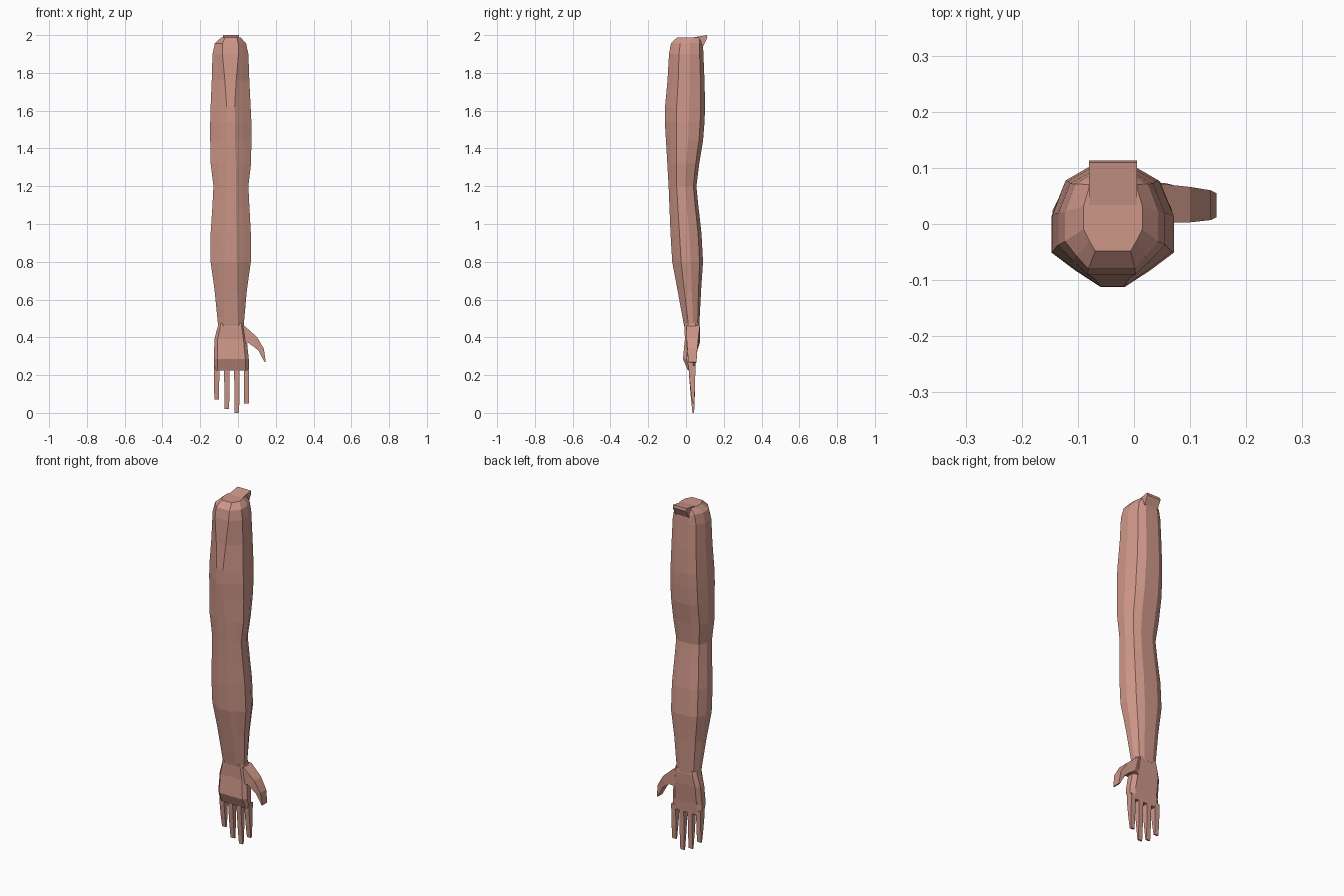
import bpy, bmesh

skin = bpy.data.materials.new("skin")
skin.diffuse_color = (0.62, 0.31, 0.25, 1)


def loft(name, rings):
    """Skin a list of equal-length rings of points and cap both ends."""
    bm = bmesh.new()
    loops = [[bm.verts.new(p) for p in ring] for ring in rings]
    n = len(loops[0])
    for a, b in zip(loops, loops[1:]):
        for i in range(n):
            j = (i + 1) % n
            bm.faces.new((a[i], a[j], b[j], b[i]))
    bm.faces.new(loops[0])
    bm.faces.new(loops[-1])
    bmesh.ops.recalc_face_normals(bm, faces=bm.faces)
    mesh = bpy.data.meshes.new(name)
    bm.to_mesh(mesh)
    bm.free()
    mesh.materials.append(skin)
    obj = bpy.data.objects.new(name, mesh)
    bpy.context.collection.objects.link(obj)
    return obj


def section(z, x0, x1, y0, y1, half):
    """Fit a mirrored half profile (u, v in -1..1) into a box at height z."""
    full = half + [(-u, v) for u, v in reversed(half)]
    cx, cy, rx, ry = (x0 + x1) / 2, (y0 + y1) / 2, (x1 - x0) / 2, (y1 - y0) / 2
    return [(cx + u * rx, cy + v * ry, z) for u, v in full]


def arm_half(f):
    # f is the half width of the front ridge
    return [(f, -1), ((f + 1) / 2, -0.73), (1, -0.42), (1, 0.2), (0.78, 0.78), (0.4, 1)]


# Arm: z, left, right, front, back, ridge width
arm = [
    (0.46, -0.105, 0.030, -0.010, 0.070, 0.55),
    (0.65, -0.124, 0.047, -0.045, 0.080, 0.40),
    (0.80, -0.145, 0.068, -0.073, 0.090, 0.30),
    (0.95, -0.145, 0.068, -0.082, 0.082, 0.28),
    (1.10, -0.135, 0.060, -0.088, 0.065, 0.28),
    (1.20, -0.130, 0.055, -0.092, 0.055, 0.30),
    (1.32, -0.145, 0.069, -0.099, 0.070, 0.25),
    (1.44, -0.147, 0.071, -0.106, 0.090, 0.20),
    (1.54, -0.147, 0.071, -0.112, 0.098, 0.20),
    (1.62, -0.145, 0.067, -0.111, 0.101, 0.20),
    (1.76, -0.139, 0.060, -0.098, 0.098, 0.30),
    (1.90, -0.135, 0.055, -0.090, 0.092, 0.45),
    (1.955, -0.123, 0.043, -0.080, 0.090, 0.50),
    (1.987, -0.090, 0.015, -0.048, 0.085, 0.60),
]
loft("arm", [section(*r[:5], arm_half(r[5])) for r in arm])

# Raised flap at the back of the shoulder
flap = [(-0.005, 1.98), (0.05, 1.99), (0.11, 2.0), (0.113, 1.985), (0.09, 1.94), (0.0, 1.94)]
loft("shoulder_flap", [[(x, y, z) for y, z in flap] for x in (-0.08, 0.005)])

# Palm
palm_half = [(0.8, -1), (1, -0.45), (1, 0.5), (0.75, 1)]
palm = [
    (0.475, -0.103, 0.030, -0.006, 0.068),
    (0.455, -0.108, 0.034, -0.008, 0.070),
    (0.39, -0.125, 0.046, -0.006, 0.066),
    (0.285, -0.127, 0.057, -0.016, 0.053),
    (0.225, -0.127, 0.058, 0.010, 0.049),
]
loft("palm", [section(*r, palm_half) for r in palm])

# Four fingers: centre x and tip height
box_half = [(1, -1), (1, 1)]
for i, (x, tip) in enumerate([(-0.113, 0.07), (-0.059, 0.02), (-0.006, 0.0), (0.045, 0.05)]):
    steps = [(0.25, 0.014, 0.013, 0.050), (0.20, 0.014, 0.016, 0.049),
             ((0.2 + tip) / 2, 0.0135, 0.024, 0.047), (tip, 0.012, 0.034, 0.043)]
    loft(f"finger_{i + 1}", [section(z, x - w, x + w, y0, y1, box_half) for z, w, y0, y1 in steps])

# Thumb: outer x, z, inner x, z, front y, back y
thumb = [
    (0.005, 0.47, 0.02, 0.36, 0.005, 0.062),
    (0.035, 0.46, 0.055, 0.37, 0.002, 0.073),
    (0.100, 0.402, 0.084, 0.350, 0.003, 0.066),
    (0.137, 0.340, 0.108, 0.330, 0.007, 0.060),
    (0.147, 0.270, 0.141, 0.268, 0.012, 0.055),
]
loft("thumb", [[(ox, y0, oz), (ox, y1, oz), (ix, y1, iz), (ix, y0, iz)]
               for ox, oz, ix, iz, y0, y1 in thumb])
